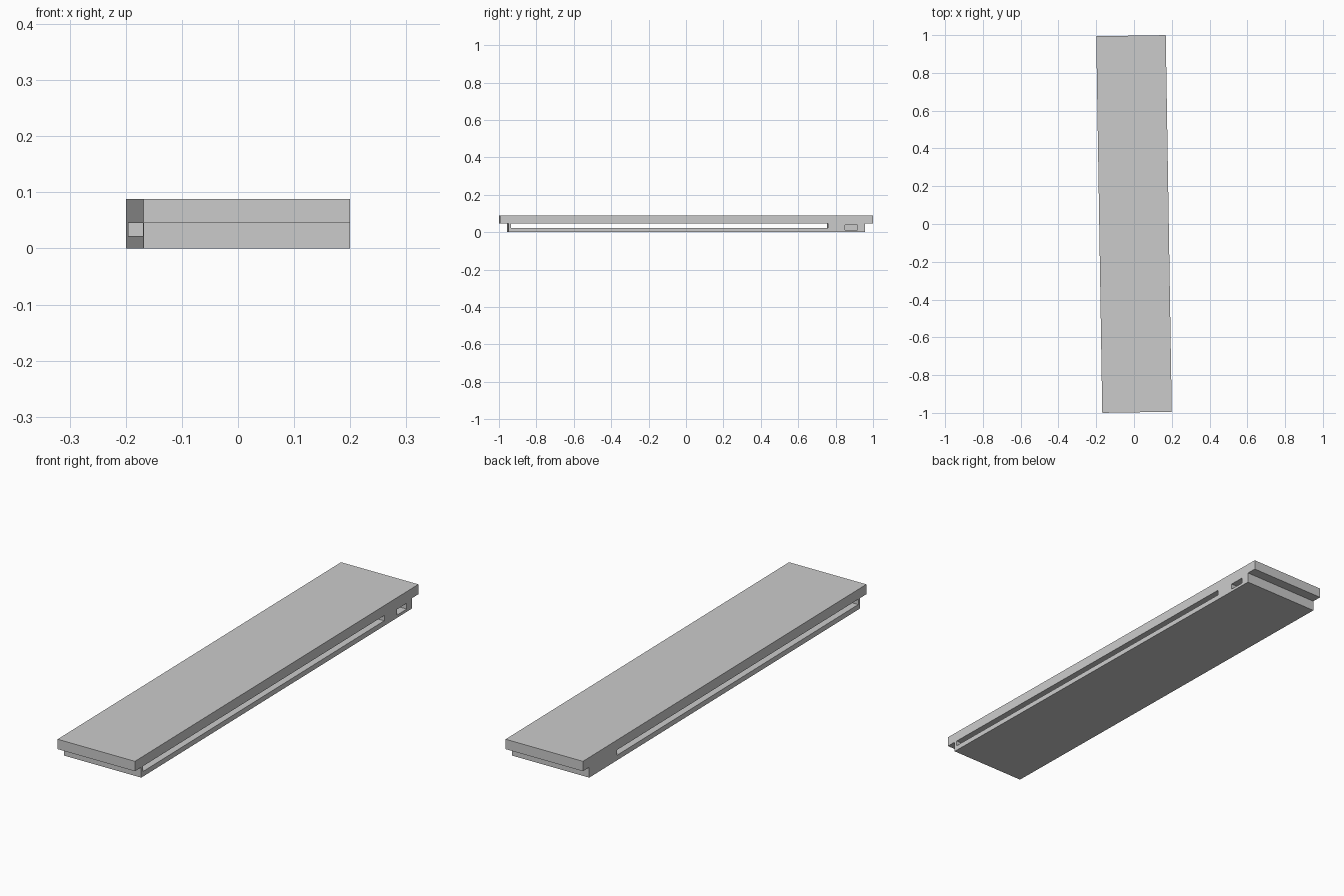
import bpy

if "Cube" in bpy.data.objects:
    bpy.data.objects.remove(bpy.data.objects["Cube"])

TURN = 0.016    # the whole bar is turned slightly about z
W = 0.368       # width, sides of slab and base are flush


def box(name, x, y, z):
    """Box from (min, max) ranges in the bar's own turned frame."""
    bpy.ops.mesh.primitive_cube_add(size=1)
    ob = bpy.context.object
    ob.name = name
    mid = [(a + b) / 2 for a, b in (x, y, z)]
    dim = [b - a for a, b in (x, y, z)]
    for v in ob.data.vertices:
        v.co = [m + c * d for m, c, d in zip(mid, v.co, dim)]
    ob.rotation_euler.z = TURN
    return ob


def cut(target, cutter):
    mod = target.modifiers.new(cutter.name, 'BOOLEAN')
    mod.operation = 'DIFFERENCE'
    mod.solver = 'EXACT'
    mod.object = cutter
    cutter.hide_render = True
    cutter.display_type = 'WIRE'
    bpy.context.view_layer.update()
    bpy.context.view_layer.objects.active = target
    bpy.ops.object.modifier_apply(modifier=mod.name)
    bpy.data.objects.remove(cutter, do_unlink=True)


# Top slab, overhanging the base at both ends
box("top_slab", (-W / 2, W / 2), (-0.997, 0.997), (0.045, 0.088))

# Base block under the slab
base = box("base", (-W / 2, W / 2), (-0.953, 0.953), (0, 0.045))

# Long slot right through the base, directly under the slab
cut(base, box("slot_cutter", (-0.3, 0.3), (-0.94, 0.757), (0.022, 0.06)))

# Small blind pocket in the right side near the back
cut(base, box("pocket_cutter", (W / 2 - 0.1, 0.3), (0.846, 0.915), (0.012, 0.037)))
